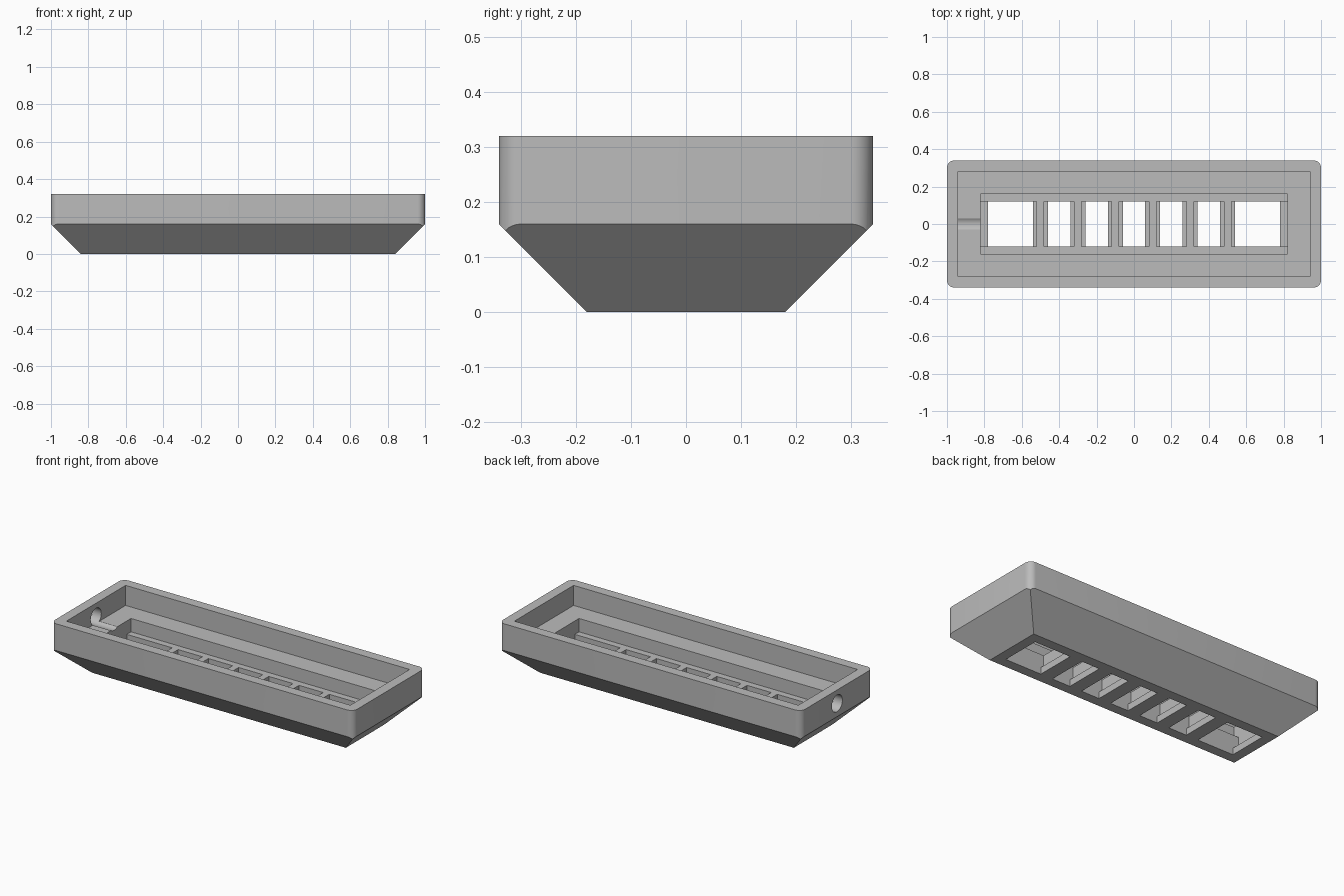
import bpy
import bmesh
from math import radians
from mathutils import Matrix

cube = bpy.data.objects.get("Cube")
if cube:
    bpy.data.objects.remove(cube, do_unlink=True)

grey = bpy.data.materials.new("plain grey")
grey.use_nodes = True
colour = (0.5, 0.5, 0.5, 1)
grey.diffuse_color = colour
grey.node_tree.nodes["Principled BSDF"].inputs["Base Color"].default_value = colour


def finish(name, bm):
    bmesh.ops.recalc_face_normals(bm, faces=bm.faces)
    mesh = bpy.data.meshes.new(name)
    bm.to_mesh(mesh)
    bm.free()
    obj = bpy.data.objects.new(name, mesh)
    bpy.context.collection.objects.link(obj)
    mesh.materials.append(grey)
    return obj


def block(name, x0, x1, half_y, z0, z1, flare=0, radius=0):
    """Box, optionally flared at the top or with rounded upright edges."""
    bm = bmesh.new()
    bmesh.ops.create_cube(bm, size=1)
    for v in bm.verts:
        top = v.co.z > 0
        grow = flare if top else 0
        v.co = (x1 + grow if v.co.x > 0 else x0 - grow,
                (half_y + grow) * (1 if v.co.y > 0 else -1),
                z1 if top else z0)
    if radius:
        upright = [e for e in bm.edges
                   if abs(e.verts[0].co.z - e.verts[1].co.z) > 0.01]
        bmesh.ops.bevel(bm, geom=upright, offset=radius, segments=8,
                        profile=0.5, affect='EDGES')
    return finish(name, bm)


def combine(obj, tool, operation):
    mod = obj.modifiers.new("shape", 'BOOLEAN')
    mod.operation = operation
    mod.solver = 'EXACT'
    mod.object = tool
    bpy.context.view_layer.objects.active = obj
    bpy.ops.object.modifier_apply(modifier=mod.name)
    bpy.data.objects.remove(tool, do_unlink=True)


# Outer body: rounded tray with a 45 degree tapered underside
tray = block("tray_body", -1, 1, 0.34, -0.1, 0.32, radius=0.04)
taper = block("taper", -0.84, 0.84, 0.18, 0, 0.4, flare=0.4)
combine(tray, taper, 'INTERSECT')

# Wide upper pocket and narrower lower pocket
combine(tray, block("upper_pocket", -0.94, 0.94, 0.28, 0.2, 0.5), 'DIFFERENCE')
combine(tray, block("lower_pocket", -0.82, 0.82, 0.16, 0.12, 0.3), 'DIFFERENCE')

# Seven compartments between thin ribs, each with a smaller opening below
ribs = [-0.5 + 0.2 * i for i in range(6)]
starts = [-0.82] + [r + 0.02 for r in ribs]
ends = [r - 0.02 for r in ribs] + [0.82]
for i, (a, b) in enumerate(zip(starts, ends)):
    left = 0.04 if i == 0 else 0.02
    right = 0.04 if i == len(ribs) else 0.02
    combine(tray, block("compartment", a, b, 0.12, 0.04, 0.16), 'DIFFERENCE')
    combine(tray, block("opening", a + left, b - right, 0.12, -0.1, 0.08),
            'DIFFERENCE')

# Round cable hole through the end wall, grooving the pocket floor
bm = bmesh.new()
bmesh.ops.create_cone(bm, cap_ends=True, segments=40, radius1=0.05,
                      radius2=0.05, depth=0.4,
                      matrix=Matrix.Translation((-0.95, 0, 0.24))
                      @ Matrix.Rotation(radians(90), 4, 'Y'))
combine(tray, finish("cable_hole", bm), 'DIFFERENCE')

# Smooth the rounded corners and hole, keep all other edges sharp
bpy.ops.object.select_all(action='DESELECT')
tray.select_set(True)
bpy.context.view_layer.objects.active = tray
bpy.ops.object.shade_smooth_by_angle(angle=radians(30))
